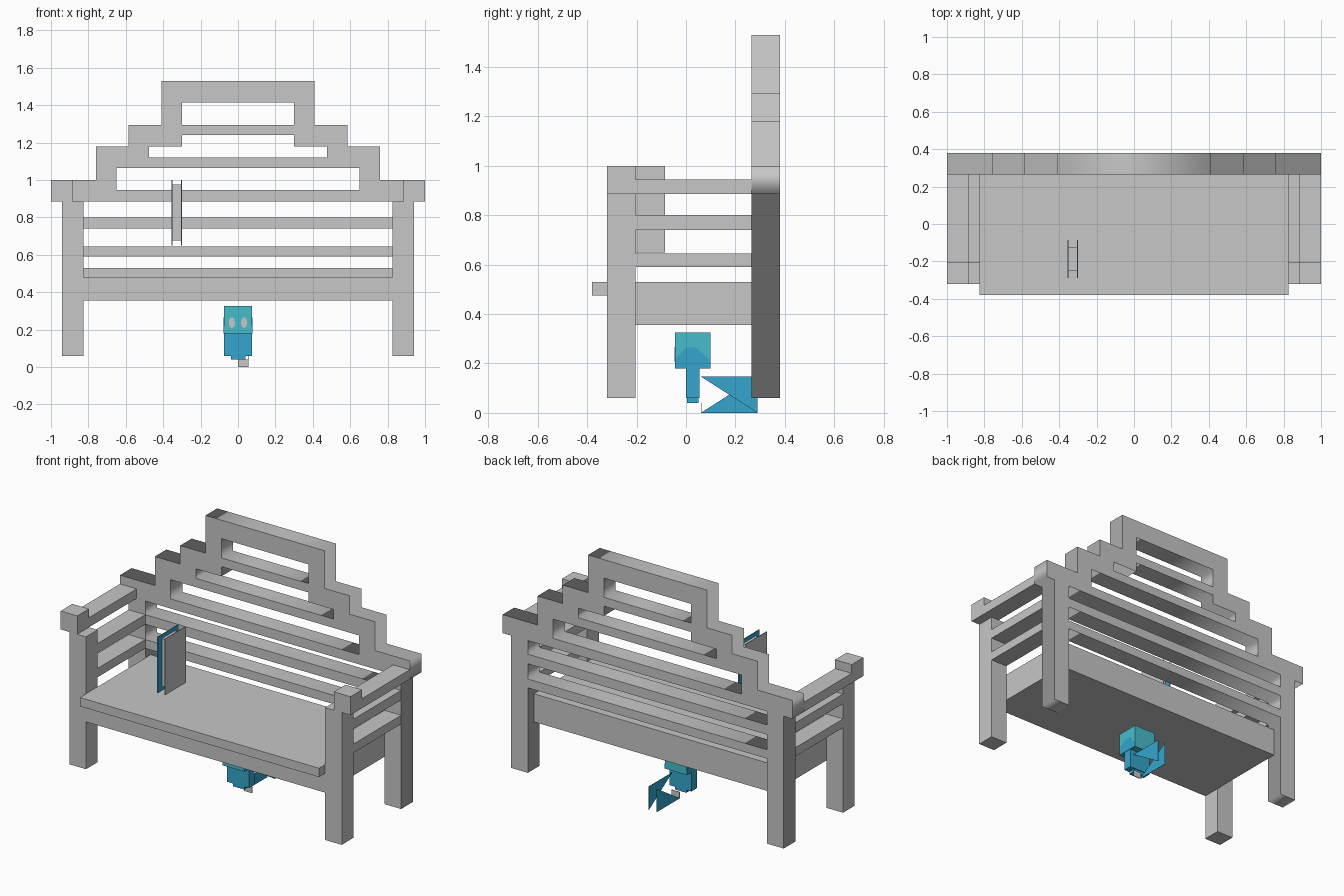
import bpy, bmesh

cube = bpy.data.objects.get("Cube")
if cube:
    bpy.data.objects.remove(cube)


def material(name, rgb):
    m = bpy.data.materials.new(name)
    m.use_nodes = True
    m.diffuse_color = (*rgb, 1)
    m.node_tree.nodes["Principled BSDF"].inputs["Base Color"].default_value = (*rgb, 1)
    return m


GREY = material("pale_grey", (0.57, 0.57, 0.57))
BLUE = material("sky_blue", (0.036, 0.376, 0.61))
TEAL = material("light_teal", (0.061, 0.515, 0.60))


def add(name, bm, *mats):
    bmesh.ops.recalc_face_normals(bm, faces=bm.faces)
    me = bpy.data.meshes.new(name)
    bm.to_mesh(me)
    bm.free()
    ob = bpy.data.objects.new(name, me)
    bpy.context.collection.objects.link(ob)
    for m in mats:
        me.materials.append(m)
    return ob


def box(name, x, y, z, mat=GREY):
    """Box from three (low, high) ranges."""
    bm = bmesh.new()
    bmesh.ops.create_cube(bm, size=1)
    for v in bm.verts:
        v.co = [r[0] if c < 0 else r[1] for c, r in zip(v.co, (x, y, z))]
    return add(name, bm, mat)


def plate(name, x, thick, yz, mat):
    """Thin upright polygon facing along x."""
    bm = bmesh.new()
    face = bm.faces.new([bm.verts.new((x, y, z)) for y, z in yz])
    new = bmesh.ops.extrude_face_region(bm, geom=[face])["geom"]
    for v in new:
        if isinstance(v, bmesh.types.BMVert):
            v.co.x += thick
    return add(name, bm, mat)


def mirrored(half):
    """Close a right-hand outline with its mirror image."""
    return half + [(-x, z) for x, z in reversed(half)]


def fretwork(name, loops, y0, y1, mat):
    """Panel with holes, filled from outlines in x and z."""
    cu = bpy.data.curves.new(name, 'CURVE')
    cu.dimensions = '2D'
    cu.fill_mode = 'BOTH'
    cu.extrude = (y1 - y0) / 2
    for loop in loops:
        sp = cu.splines.new('POLY')
        sp.points.add(len(loop) - 1)
        sp.use_cyclic_u = True
        for p, (x, z) in zip(sp.points, loop):
            p.co = (x, z, 0, 1)
    tmp = bpy.data.objects.new(name + "_curve", cu)
    bpy.context.collection.objects.link(tmp)
    dg = bpy.context.evaluated_depsgraph_get()
    me = bpy.data.meshes.new_from_object(tmp.evaluated_get(dg))
    bpy.data.objects.remove(tmp)
    bm = bmesh.new()
    bm.from_mesh(me)
    bpy.data.meshes.remove(me)
    for v in bm.verts:
        v.co = (v.co.x, (y0 + y1) / 2 - v.co.z, v.co.y)
    bmesh.ops.remove_doubles(bm, verts=bm.verts, dist=0.0005)
    return add(name, bm, mat)


IN, OUT = 0.825, 0.94          # leg faces across the bench
FRONT, POST, BACK, REAR = -0.32, -0.205, 0.265, 0.38
FOOT, ARM = 0.06, 0.885
SLATS = [(0.59, 0.645), (0.74, 0.80)]

# Stepped back rest with both rear legs
outline = mirrored([(IN, FOOT), (OUT, FOOT), (OUT, ARM), (1, ARM), (1, 1), (0.76, 1),
                    (0.76, 1.18), (0.585, 1.18), (0.585, 1.295), (0.41, 1.295), (0.41, 1.53)])
# The outline runs up between the legs to the underside of the lowest slat
outline = [(IN, 0.59)] + outline + [(-IN, 0.59)]
holes = [mirrored([(w, a), (w, b)]) for w, a, b in
         ((IN, 0.645, 0.74), (IN, 0.80, ARM), (0.65, 0.945, 1.065), (0.30, 1.295, 1.415))]
holes.append(mirrored([(0.475, 1.12), (0.475, 1.18), (0.30, 1.18), (0.30, 1.24)]))
fretwork("back_rest", [outline] + holes, BACK, REAR, GREY)

# Seat
box("seat_base", (-IN, IN), (FRONT, 0.32), (0.355, 0.475))
box("seat_board", (-IN, IN), (-0.38, 0.32), (0.475, 0.53))

# Front legs, arms and side slats
for side, s in (("left", 1), ("right", -1)):
    leg_x = sorted((s * IN, s * OUT))
    arm_x = sorted((s * 0.885, s))
    box(side + "_front_leg", leg_x, (FRONT, POST), (FOOT, ARM))
    box(side + "_arm_block", arm_x, (FRONT, POST), (ARM, 1))
    box(side + "_arm_rail", arm_x, (POST, BACK), (ARM, 0.945))
    for i, z in enumerate(SLATS):
        box(f"{side}_side_slat_{i + 1}", leg_x, (POST, BACK), z)

# Upright book: grey covers with blue linings around recessed pages
BOOK_Y, BOOK_Z = (-0.29, -0.085), (0.65, 1.0)
box("book_cover_right", (-0.355, -0.352), BOOK_Y, BOOK_Z)
box("book_cover_left", (-0.303, -0.30), BOOK_Y, BOOK_Z)
box("book_lining_right", (-0.352, -0.35), BOOK_Y, BOOK_Z, BLUE)
box("book_lining_left", (-0.305, -0.303), BOOK_Y, BOOK_Z, BLUE)
box("book_pages", (-0.35, -0.305), (-0.25, -0.125), (0.677, 0.975))

# Small figure under the seat
box("figure_head", (-0.075, 0.075), (-0.045, 0.10), (0.18, 0.325), TEAL)
box("figure_body", (-0.075, 0.075), (0, 0.055), (FOOT, 0.18), BLUE)
box("figure_feet", (-0.037, 0.04), (0.005, 0.05), (0.04, FOOT), BLUE)
cheek = [(-0.045, 0.18), (0.10, 0.18), (0.10, 0.21), (0.04, 0.265), (0, 0.265), (-0.045, 0.215)]
for side, s in (("left", 1), ("right", -1)):
    plate("figure_cheek_" + side, s * 0.075, s * 0.002, cheek, BLUE)
    bm = bmesh.new()
    bmesh.ops.create_cone(bm, cap_ends=True, segments=8, radius1=1, radius2=1, depth=1)
    for v in bm.verts:
        v.co = (s * 0.033 + v.co.x * 0.017, -0.046 + v.co.z * 0.003, 0.237 + v.co.y * 0.03)
    add("figure_eye_" + side, bm, GREY)

# Tail made of two crossing triangular fins and a small grey tab
T0, T1, TOP = 0.06, 0.29, 0.147
plate("tail_fin_left", 0.053, 0.002, [(T0, TOP), (T1, TOP), (T1, 0)], BLUE)
plate("tail_fin_right", 0, 0.002, [(T0, 0), (T1, 0), (T1, TOP)], BLUE)
box("tail_tab", (0, 0.055), (T0, T0 + 0.003), (0, 0.04))
